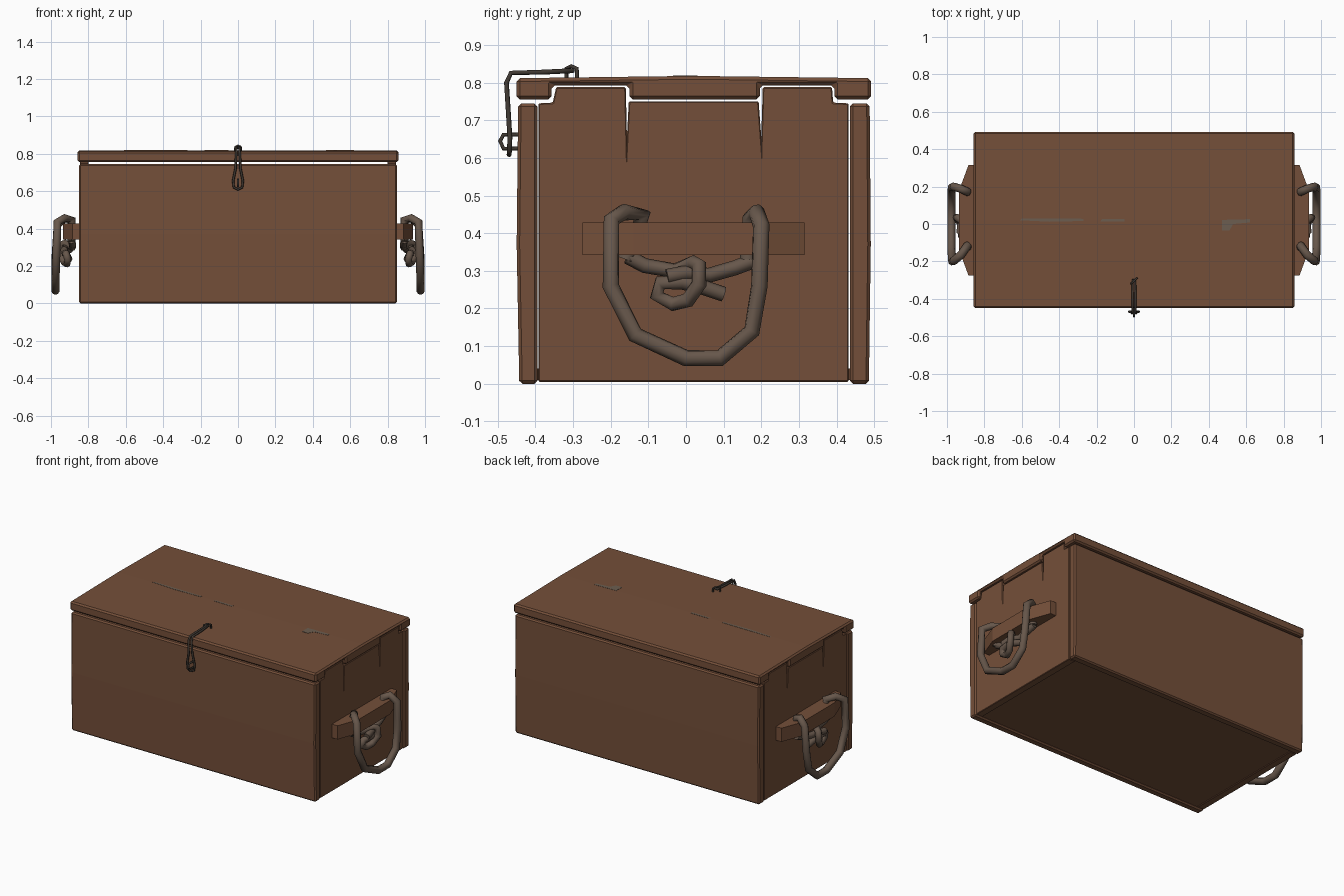
import bpy, bmesh, math
from mathutils import Vector


def material(name, rgb):
    m = bpy.data.materials.new(name)
    m.diffuse_color = (*rgb, 1)
    return m


WOOD = material("brown wood", (0.175, 0.078, 0.041))
ROPE = material("grey rope", (0.135, 0.095, 0.070))
IRON = material("dark iron", (0.050, 0.040, 0.032))
CHIP = material("worn chip", (0.150, 0.110, 0.080))


def link(name, mesh, mat):
    ob = bpy.data.objects.new(name, mesh)
    bpy.context.collection.objects.link(ob)
    mesh.materials.clear()
    mesh.materials.append(mat)
    return ob


def prism(name, pts, axis, a, b, mat=WOOD, bevel=0.0):
    """Extrude a 2D outline along x or z between a and b."""
    def place(p, t):
        return (t, p[0], p[1]) if axis == "x" else (p[0], p[1], t)
    bm = bmesh.new()
    lo = [bm.verts.new(place(p, a)) for p in pts]
    hi = [bm.verts.new(place(p, b)) for p in pts]
    n = len(pts)
    bm.faces.new(lo)
    bm.faces.new(hi)
    for i in range(n):
        j = (i + 1) % n
        bm.faces.new((lo[i], lo[j], hi[j], hi[i]))
    bmesh.ops.recalc_face_normals(bm, faces=bm.faces)
    me = bpy.data.meshes.new(name)
    bm.to_mesh(me)
    bm.free()
    ob = link(name, me, mat)
    if bevel:
        mod = ob.modifiers.new("bevel", "BEVEL")
        mod.width = bevel
        mod.segments = 1
        mod.limit_method = "ANGLE"
        mod.angle_limit = math.radians(40)
    return ob


def tube(name, strands, r, mat, closed=False):
    """Round-section tube along one or more point paths."""
    cu = bpy.data.curves.new(name, "CURVE")
    cu.dimensions = "3D"
    cu.bevel_depth = r
    cu.bevel_resolution = 2
    cu.use_fill_caps = True
    for pts in strands:
        sp = cu.splines.new("POLY")
        sp.points.add(len(pts) - 1)
        for p, co in zip(sp.points, pts):
            p.co = (*co, 1)
        sp.use_cyclic_u = closed
    tmp = bpy.data.objects.new(name + "_path", cu)
    bpy.context.collection.objects.link(tmp)
    dg = bpy.context.evaluated_depsgraph_get()
    me = bpy.data.meshes.new_from_object(tmp.evaluated_get(dg))
    bpy.data.objects.remove(tmp)
    ob = link(name, me, mat)
    for p in me.polygons:
        p.use_smooth = len(p.vertices) == 4
    return ob


# front and back walls, very slightly bowed at mid height
prism("front_wall", [(-0.443, 0), (-0.395, 0), (-0.395, 0.745), (-0.446, 0.745), (-0.450, 0.37)],
      "x", -0.85, 0.85, bevel=0.008)
prism("back_wall", [(0.436, 0), (0.486, 0), (0.491, 0.37), (0.488, 0.745), (0.436, 0.745)],
      "x", -0.85, 0.85, bevel=0.008)

# floor, a little above the ground
prism("floor", [(-0.83, -0.40), (0.83, -0.40), (0.83, 0.44), (-0.83, 0.44)], "z", 0.010, 0.04)

# lid with notches for the side tabs
prism("lid", [(-0.45, 0.755), (-0.357, 0.755), (-0.357, 0.793), (-0.150, 0.793), (-0.150, 0.755),
              (0.196, 0.755), (0.196, 0.793), (0.394, 0.793), (0.394, 0.755), (0.492, 0.755),
              (0.492, 0.812), (0.02, 0.818), (-0.45, 0.812)],
      "x", -0.857, 0.857, bevel=0.009)

# side walls with tabs and tapering cracks
side = [(-0.392, 0.005), (0.432, 0.005), (0.432, 0.745), (0.391, 0.747), (0.388, 0.788),
        (0.204, 0.788), (0.200, 0.655), (0.193, 0.750), (-0.152, 0.750), (-0.157, 0.655),
        (-0.160, 0.788), (-0.345, 0.788), (-0.354, 0.747), (-0.392, 0.745)]
# wooden grip outline seen from above
grip = [(0.84, -0.275), (0.885, -0.275), (0.935, -0.14), (0.935, 0.18), (0.885, 0.315), (0.84, 0.315)]
# rope loop, then the two knotted strands
loop = [(0.89, -0.16, 0.33), (0.89, -0.115, 0.448), (0.925, -0.165, 0.456), (0.965, -0.198, 0.435),
        (0.972, -0.200, 0.26), (0.976, -0.135, 0.13), (0.976, 0.0, 0.068), (0.976, 0.09, 0.068),
        (0.976, 0.175, 0.14), (0.974, 0.195, 0.26), (0.965, 0.200, 0.42), (0.925, 0.188, 0.455),
        (0.89, 0.172, 0.44), (0.89, 0.165, 0.33)]
knot_a = [(0.89, -0.155, 0.338), (0.885, -0.11, 0.314), (0.885, -0.03, 0.300), (0.925, 0.02, 0.322),
          (0.945, 0.035, 0.315), (0.950, 0.035, 0.265), (0.93, 0.005, 0.222), (0.915, -0.035, 0.212),
          (0.91, -0.078, 0.235), (0.92, -0.068, 0.268), (0.925, -0.01, 0.270), (0.915, 0.04, 0.258),
          (0.905, 0.10, 0.238)]
knot_b = [(0.89, 0.175, 0.325), (0.895, 0.13, 0.308), (0.90, 0.06, 0.288), (0.925, 0.0, 0.295),
          (0.93, -0.05, 0.285)]
for s, tag in ((1, "right"), (-1, "left")):
    flip = lambda pts: [(s * p[0], *p[1:]) for p in pts]
    prism(tag + "_wall", side, "x", s * 0.80, s * 0.846, bevel=0.003)
    prism(tag + "_grip", flip(grip), "z", 0.342, 0.428)
    tube(tag + "_rope_handle", [flip(loop)], 0.0225, ROPE)
    tube(tag + "_rope_knot", [flip(knot_a), flip(knot_b)], 0.020, ROPE)

# wire latch: teardrop hook bent over the lid edge
hook = [(0.006, -0.30, 0.832), (0.008, -0.38, 0.828), (0.008, -0.465, 0.826), (0.010, -0.477, 0.800),
        (0.013, -0.472, 0.72), (0.026, -0.468, 0.655), (0.022, -0.469, 0.620), (0.0, -0.470, 0.609)]
hook += [(-x, y, z) for x, y, z in reversed(hook[:-1])]
tube("latch_hook", [hook], 0.0065, IRON, closed=True)
# staples holding the latch
tube("lid_staple", [[(-0.015, -0.318, 0.81), (-0.015, -0.318, 0.838), (0, -0.305, 0.844),
                     (0.015, -0.290, 0.838), (0.015, -0.290, 0.81)]], 0.0055, IRON)
tube("front_staple", [[(0, -0.44, 0.625), (0, -0.485, 0.625), (0, -0.494, 0.645),
                       (0, -0.485, 0.662), (0, -0.44, 0.662)]], 0.0055, IRON)

# worn chips along the lid seam
for i, pts in enumerate(([(-0.61, 0.02), (-0.45, 0.012), (-0.27, 0.016), (-0.27, 0.028), (-0.6, 0.03)],
                         [(-0.18, 0.014), (-0.05, 0.012), (-0.05, 0.026), (-0.17, 0.027)],
                         [(0.47, -0.035), (0.51, -0.035), (0.53, 0.0), (0.62, 0.008), (0.62, 0.026),
                          (0.47, 0.022)])):
    prism("lid_chip_%d" % (i + 1), pts, "z", 0.815, 0.819, CHIP)
